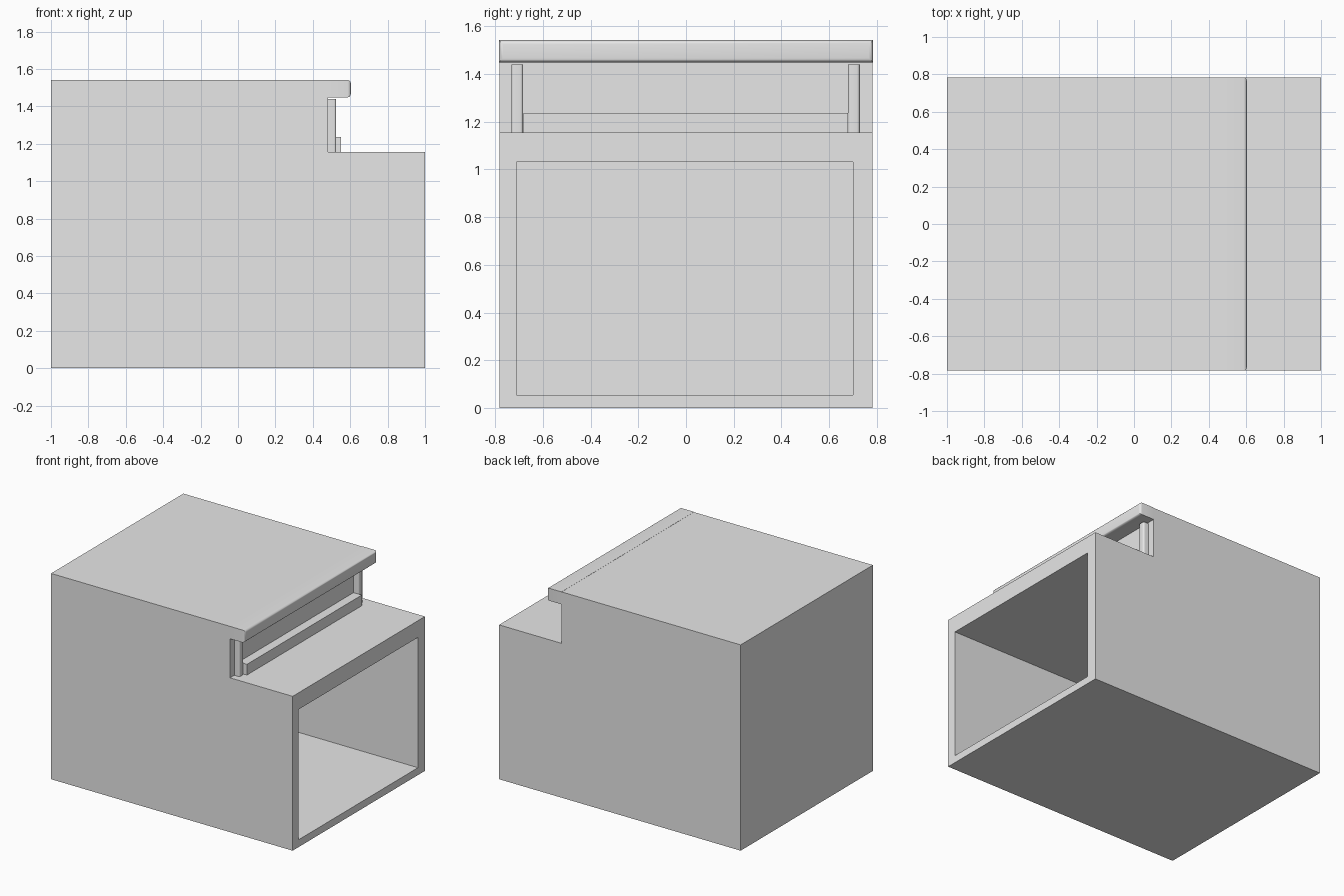
import bpy, bmesh
from mathutils import Vector

if "Cube" in bpy.data.objects:
    bpy.data.objects.remove(bpy.data.objects["Cube"])

grey = bpy.data.materials.new("plain_grey")
grey.diffuse_color = (0.8, 0.8, 0.8, 1)
grey.use_nodes = True
grey.node_tree.nodes["Principled BSDF"].inputs["Base Color"].default_value = grey.diffuse_color


def finish(bm, name):
    bm.normal_update()
    mesh = bpy.data.meshes.new(name)
    bm.to_mesh(mesh)
    bm.free()
    mesh.materials.append(grey)
    obj = bpy.data.objects.new(name, mesh)
    bpy.context.collection.objects.link(obj)
    return obj


def box(name, lo, hi, bevel=0.0, pick=None):
    """Box from corner to corner, rounding the edges that pick accepts."""
    bm = bmesh.new()
    bmesh.ops.create_cube(bm, size=1)
    lo, hi = Vector(lo), Vector(hi)
    for v in bm.verts:
        v.co = Vector([(lo[i] + hi[i]) / 2 + v.co[i] * (hi[i] - lo[i]) for i in range(3)])
    if bevel:
        edges = [e for e in bm.edges if pick(e)]
        bmesh.ops.bevel(bm, geom=edges, offset=bevel, segments=4, profile=0.5,
                        affect='EDGES', clamp_overlap=True)
        for f in bm.faces:
            f.smooth = True
    obj = finish(bm, name)
    if bevel:
        bpy.ops.object.select_all(action='DESELECT')
        obj.select_set(True)
        bpy.context.view_layer.objects.active = obj
        bpy.ops.object.shade_smooth_by_angle()
    return obj


# Body: stepped side profile swept across y
W = 0.782
profile = [(-1, 0), (1, 0), (1, 1.155), (0.482, 1.155), (0.482, 1.54), (-1, 1.54)]
bm = bmesh.new()
side = bm.faces.new([bm.verts.new((x, -W, z)) for x, z in profile])
ext = bmesh.ops.extrude_face_region(bm, geom=[side], use_keep_orig=True)
bmesh.ops.translate(bm, vec=(0, 2 * W, 0),
                    verts=[g for g in ext["geom"] if isinstance(g, bmesh.types.BMVert)])
bmesh.ops.recalc_face_normals(bm, faces=bm.faces)

# Deep rectangular opening in the +x end
end = next(f for f in bm.faces if f.normal.x > 0.9 and f.calc_center_median().x > 0.9)
bmesh.ops.inset_region(bm, faces=[end], thickness=0.06)
for v in end.verts:
    v.co.y = 0.70 if v.co.y > 0 else -0.71
    v.co.z = 1.03 if v.co.z > 0.6 else 0.055
pocket = bmesh.ops.extrude_discrete_faces(bm, faces=[end])["faces"][0]
bmesh.ops.translate(bm, vec=(-1.09, 0, 0), verts=pocket.verts)
finish(bm, "body")

# Overhanging rounded rail along the top edge
box("top_rail", (0.482, -0.784, 1.448), (0.603, 0.784, 1.541), 0.018,
    lambda e: all(v.co.x > 0.6 for v in e.verts))

# Posts at both ends under the rail
for label, y0, y1 in (("near", -0.732, -0.682), ("far", 0.678, 0.728)):
    box(label + "_post", (0.475, y0, 1.15), (0.525, y1, 1.44), 0.012,
        lambda e: all(v.co.x > 0.5 for v in e.verts)
        and abs(e.verts[0].co.z - e.verts[1].co.z) > 0.1)

# Low ledge between the posts
box("lower_ledge", (0.475, -0.68, 1.15), (0.55, 0.678, 1.235))
